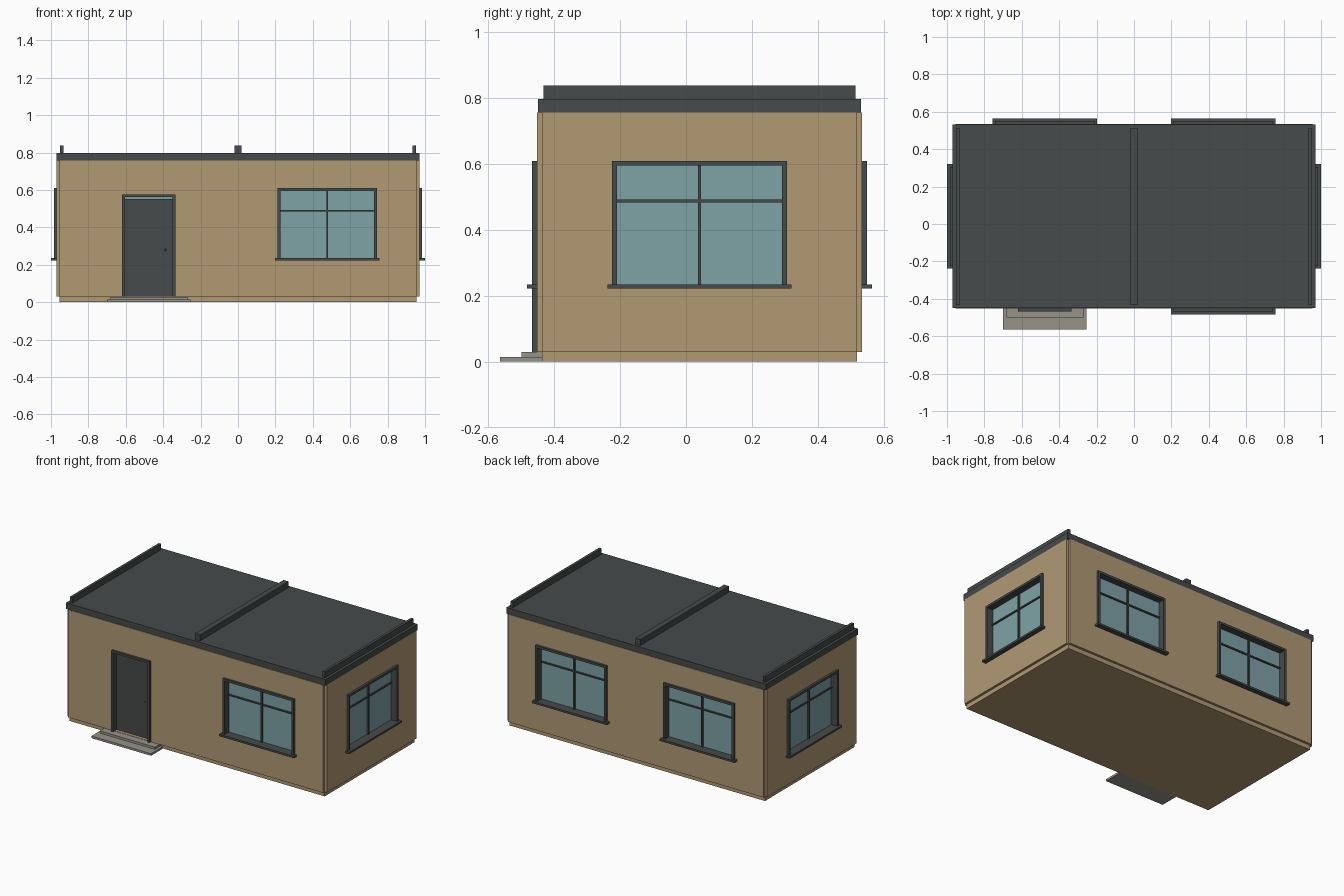
import bpy, bmesh
from math import radians
from mathutils import Matrix, Vector

cube = bpy.data.objects.get("Cube")
if cube:
    bpy.data.objects.remove(cube, do_unlink=True)


def material(name, rgb):
    m = bpy.data.materials.new(name)
    m.use_nodes = True
    m.diffuse_color = (*rgb, 1)
    m.node_tree.nodes["Principled BSDF"].inputs["Base Color"].default_value = (*rgb, 1)
    return m


TAN = material("tan render", (0.44, 0.319, 0.174))
DARK = material("dark grey trim", (0.061, 0.069, 0.069))
GLASS = material("blue glass", (0.209, 0.361, 0.381))
STONE = material("step stone", (0.305, 0.291, 0.25))
BRASS = material("brass", (0.2, 0.13, 0.06))


def new_object(name, bm, mat):
    bmesh.ops.recalc_face_normals(bm, faces=bm.faces)
    mesh = bpy.data.meshes.new(name)
    bm.to_mesh(mesh)
    bm.free()
    mesh.materials.append(mat)
    ob = bpy.data.objects.new(name, mesh)
    bpy.context.collection.objects.link(ob)
    return ob


def boxes(name, mat, spans, place=Matrix()):
    """One object from boxes given as (x0, x1, y0, y1, z0, z1)."""
    bm = bmesh.new()
    for x0, x1, y0, y1, z0, z1 in spans:
        size = Matrix.Diagonal((x1 - x0, y1 - y0, z1 - z0, 1))
        mid = Matrix.Translation(((x0 + x1) / 2, (y0 + y1) / 2, (z0 + z1) / 2))
        bmesh.ops.create_cube(bm, size=1, matrix=place @ mid @ size)
    return new_object(name, bm, mat)


# House size, and the frame of each wall: local x along it, local -y outward
HX, HY, CY = 0.97, 0.494, 0.041
FLOOR, EAVES, NOTCH = 0.03, 0.757, 0.016
CENTRE = Matrix.Translation((0, CY, 0))


def wall(angle, dist):
    return CENTRE @ Matrix.Rotation(radians(angle), 4, "Z") @ Matrix.Translation((0, -dist, 0))


FRONT, LEFT, BACK, RIGHT = wall(0, HY), wall(90, HX), wall(180, HY), wall(-90, HX)

# Walls with notched corners
bm = bmesh.new()
outline = []
for sx, sy in ((1, 1), (-1, 1), (-1, -1), (1, -1)):
    corner = [(HX, HY - NOTCH), (HX - NOTCH, HY - NOTCH), (HX - NOTCH, HY)]
    if sx * sy < 0:
        corner.reverse()
    outline += [bm.verts.new((sx * x, CY + sy * y, FLOOR)) for x, y in corner]
base = bm.faces.new(outline)
top = bmesh.ops.extrude_face_region(bm, geom=[base])["geom"]
bmesh.ops.translate(bm, vec=Vector((0, 0, EAVES - FLOOR)),
                    verts=[v for v in top if isinstance(v, bmesh.types.BMVert)])
walls = new_object("walls", bm, TAN)

# Plinth
PX, PY = HX - NOTCH, HY - NOTCH
boxes("plinth", TAN, [(-PX, PX, -PY, PY, 0, FLOOR)], CENTRE)

# Roof slab and its three raised ribs
boxes("roof_slab", DARK, [(-HX, HX, -HY + 0.003, HY - 0.003, EAVES, 0.798)], CENTRE)
boxes("roof_ribs", DARK, [(x - w, x + w, -0.473, 0.473, 0.79, 0.838)
                          for x, w in ((-0.943, 0.009), (0, 0.019), (0.943, 0.009))], CENTRE)

# Openings
WIN_W, WIN_TOP, SILL_TOP = 0.265, 0.61, 0.235
DOOR_W, DOOR_TOP = 0.143, 0.577
DOOR_U, T, IN = -0.477, 0.015, 0.04


def cut(place, span):
    cutter = boxes("opening_cutter", TAN, [span], place)
    cutter.hide_render = True
    mod = walls.modifiers.new("opening", "BOOLEAN")
    mod.operation, mod.solver, mod.object = "DIFFERENCE", "EXACT", cutter
    bpy.context.view_layer.update()
    done = bpy.data.meshes.new_from_object(
        walls.evaluated_get(bpy.context.evaluated_depsgraph_get()))
    walls.modifiers.clear()
    walls.data = done
    bpy.data.objects.remove(cutter, do_unlink=True)


def window(name, place, u):
    a, b = u - WIN_W, u + WIN_W
    cut(place, (a + 0.004, b - 0.004, -0.1, IN, SILL_TOP - 0.01, WIN_TOP - 0.004))
    boxes(name + "_frame", DARK, [
        (a, a + T, -T, IN, SILL_TOP - 0.008, WIN_TOP),
        (b - T, b, -T, IN, SILL_TOP - 0.008, WIN_TOP),
        (a + T, b - T, -T, IN, WIN_TOP - T, WIN_TOP)], place)
    boxes(name + "_bars", DARK, [
        (u - 0.005, u + 0.005, 0.02, IN, SILL_TOP, WIN_TOP - T),
        (a + T, b - T, 0.022, IN, 0.484, 0.493)], place)
    boxes(name + "_glass", GLASS, [(a + T, b - T, 0.031, 0.039, SILL_TOP - 0.005, WIN_TOP - T)], place)
    boxes(name + "_sill", DARK, [(a - 0.014, b + 0.014, -0.03, 0, 0.222, SILL_TOP),
                                 (a + 0.005, b - 0.005, 0, IN, 0.226, SILL_TOP)], place)


window("front_window", FRONT, 0.477)
window("left_window", LEFT, 0)
window("right_window", RIGHT, 0)
for side, u in (("left", -0.477), ("right", 0.477)):
    window("back_" + side + "_window", BACK, u)

# Door with frame, narrow light above and knob
a, b = DOOR_U - DOOR_W, DOOR_U + DOOR_W
cut(FRONT, (a + 0.004, b - 0.004, -0.1, IN, FLOOR + 0.002, DOOR_TOP - 0.004))
boxes("door_frame", DARK, [(a, a + T, -T, IN, FLOOR, DOOR_TOP),
                           (b - T, b, -T, IN, FLOOR, DOOR_TOP),
                           (a + T, b - T, -T, IN, DOOR_TOP - T, DOOR_TOP)], FRONT)
boxes("door_leaf", DARK, [(a + T, b - T, 0.022, IN, FLOOR, 0.552)], FRONT)
boxes("door_light", GLASS, [(a + T, b - T, 0.031, 0.039, 0.552, DOOR_TOP - T)], FRONT)
bm = bmesh.new()
bmesh.ops.create_uvsphere(bm, u_segments=12, v_segments=8, radius=0.006,
                          matrix=FRONT @ Matrix.Translation((b - 0.053, 0.016, 0.28)))
new_object("door_knob", bm, BRASS)

# Two entrance steps
boxes("lower_step", STONE, [(DOOR_U - 0.223, DOOR_U + 0.223, -0.112, 0.018, 0, 0.014)], FRONT)
boxes("upper_step", STONE, [(DOOR_U - 0.206, DOOR_U + 0.206, -0.047, 0.018, 0.014, 0.029)], FRONT)
